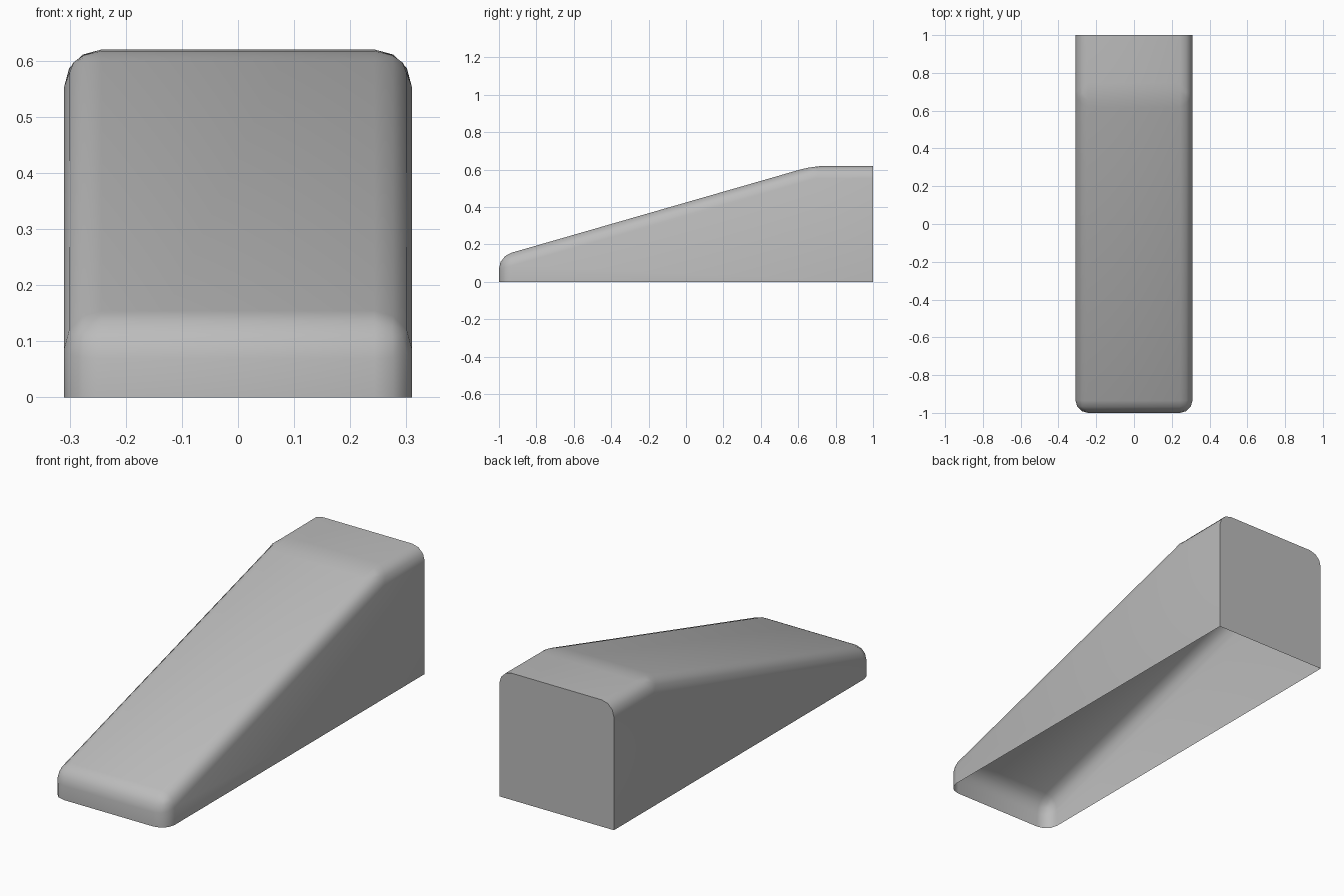
import bpy, bmesh, math

if "Cube" in bpy.data.objects:
    bpy.data.objects.remove(bpy.data.objects["Cube"])

HALF_WIDTH = 0.31
# side outline as (y, z): front foot, front lip, crest, back top, back foot
PROFILE = [(-1, 0), (-1, 0.136), (0.68, 0.62), (1, 0.62), (1, 0)]

grey = bpy.data.materials.new("plain grey")
grey.diffuse_color = (0.5, 0.5, 0.5, 1)
grey.use_nodes = True
grey.node_tree.nodes["Principled BSDF"].inputs["Base Color"].default_value = grey.diffuse_color

# Wedge shell: two side walls joined by front, slope, top and back (open underneath)
bm = bmesh.new()
left = [bm.verts.new((-HALF_WIDTH, y, z)) for y, z in PROFILE]
right = [bm.verts.new((HALF_WIDTH, y, z)) for y, z in PROFILE]
bm.faces.new(left[::-1])
bm.faces.new(right)
for i in range(len(PROFILE) - 1):
    bm.faces.new((left[i], left[i + 1], right[i + 1], right[i]))
bmesh.ops.recalc_face_normals(bm, faces=bm.faces)
if max(bm.faces, key=lambda f: f.calc_center_median().x).normal.x < 0:
    bmesh.ops.reverse_faces(bm, faces=bm.faces)

# Round every edge except the open rim and the outline of the back face
rounded = [e for e in bm.edges
           if not e.is_boundary and not all(v.co.y > 0.99 for v in e.verts)]
bmesh.ops.bevel(bm, geom=rounded, offset=0.067, offset_type='OFFSET',
                segments=3, profile=0.5, affect='EDGES', clamp_overlap=True)

mesh = bpy.data.meshes.new("wedge_shell")
bm.to_mesh(mesh)
bm.free()
mesh.materials.append(grey)
wedge = bpy.data.objects.new("wedge_shell", mesh)
bpy.context.collection.objects.link(wedge)

# Smooth bevels, sharp back outline
bpy.context.view_layer.objects.active = wedge
wedge.select_set(True)
bpy.ops.object.shade_smooth_by_angle(angle=math.radians(45))
